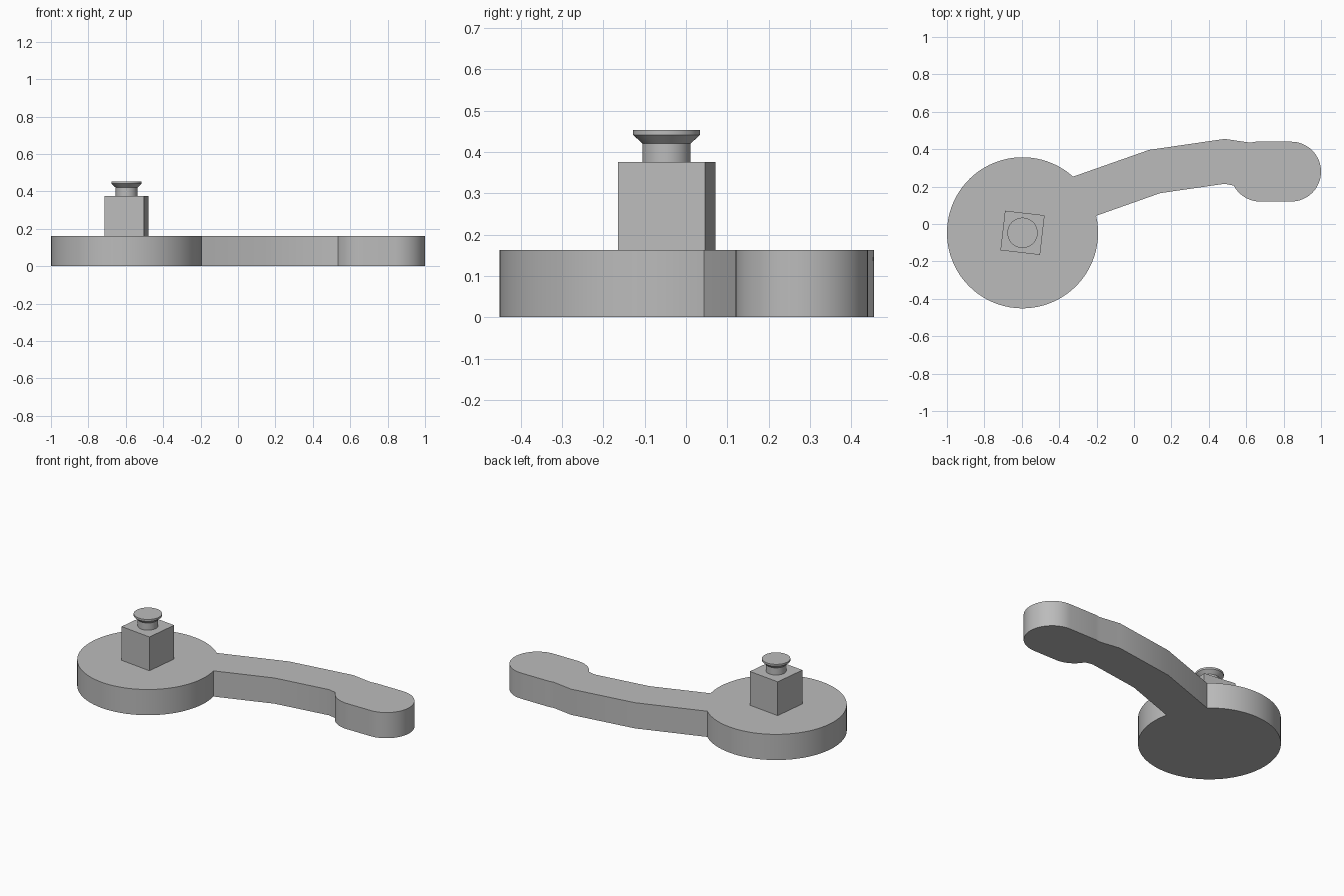
import bpy, bmesh
from math import sin, cos, radians
from mathutils import Matrix

cube = bpy.data.objects.get("Cube")
if cube:
    bpy.data.objects.remove(cube, do_unlink=True)

GREY = (0.5, 0.5, 0.5, 1)
grey = bpy.data.materials.new("plain grey")
grey.use_nodes = True
grey.diffuse_color = GREY
grey.node_tree.nodes["Principled BSDF"].inputs["Base Color"].default_value = GREY

HUB = (-0.596, -0.047)
PLATE_TOP = 0.162


def finish(name, bm):
    bmesh.ops.recalc_face_normals(bm, faces=bm.faces)
    mesh = bpy.data.meshes.new(name)
    bm.to_mesh(mesh)
    bm.free()
    mesh.materials.append(grey)
    obj = bpy.data.objects.new(name, mesh)
    bpy.context.collection.objects.link(obj)
    bpy.ops.object.select_all(action='DESELECT')
    obj.select_set(True)
    bpy.context.view_layer.objects.active = obj
    bpy.ops.object.shade_smooth_by_angle(angle=radians(20))
    return obj


def arc(centre, radius, start, end, steps):
    angles = [radians(start + (end - start) * i / steps) for i in range(steps + 1)]
    return [(centre[0] + radius * cos(a), centre[1] + radius * sin(a)) for a in angles]


# Flat plate: round hub, bent arm and rounded handle in one outline
outline = arc(HUB, 0.404, 48, 373, 72)
outline += [(0.14, 0.165), (0.485, 0.215)]
outline += arc((0.675, 0.28), 0.16, 208, 270, 12)
outline += arc((0.84, 0.28), 0.16, -90, 90, 32)
outline += [(0.65, 0.44), (0.62, 0.435), (0.485, 0.455), (0.08, 0.396)]
bm = bmesh.new()
base = bm.faces.new([bm.verts.new((x, y, 0)) for x, y in outline])
top = bmesh.ops.extrude_face_region(bm, geom=[base], use_keep_orig=True)["geom"]
bmesh.ops.translate(bm, verts=[v for v in top if isinstance(v, bmesh.types.BMVert)],
                    vec=(0, 0, PLATE_TOP))
finish("hub_arm_and_handle", bm)

# Square post, slightly turned
bm = bmesh.new()
post_height = 0.375 - PLATE_TOP
place = (Matrix.Translation((*HUB, PLATE_TOP + post_height / 2))
         @ Matrix.Rotation(radians(-6.6), 4, 'Z')
         @ Matrix.Diagonal((0.213, 0.213, post_height, 1)))
bmesh.ops.create_cube(bm, size=1, matrix=place)
finish("square_post", bm)

# Turned knob with a flared cap
bm = bmesh.new()
profile = [(0, 0.375), (0.058, 0.375), (0.058, 0.42), (0.081, 0.441), (0.081, 0.453), (0, 0.453)]
verts = [bm.verts.new((HUB[0] + r, HUB[1], z)) for r, z in profile]
edges = [bm.edges.new(pair) for pair in zip(verts, verts[1:])]
bmesh.ops.spin(bm, geom=verts + edges, cent=(*HUB, 0), axis=(0, 0, 1),
               angle=radians(360), steps=48)
bmesh.ops.remove_doubles(bm, verts=bm.verts, dist=0.0001)
finish("flared_knob", bm)
